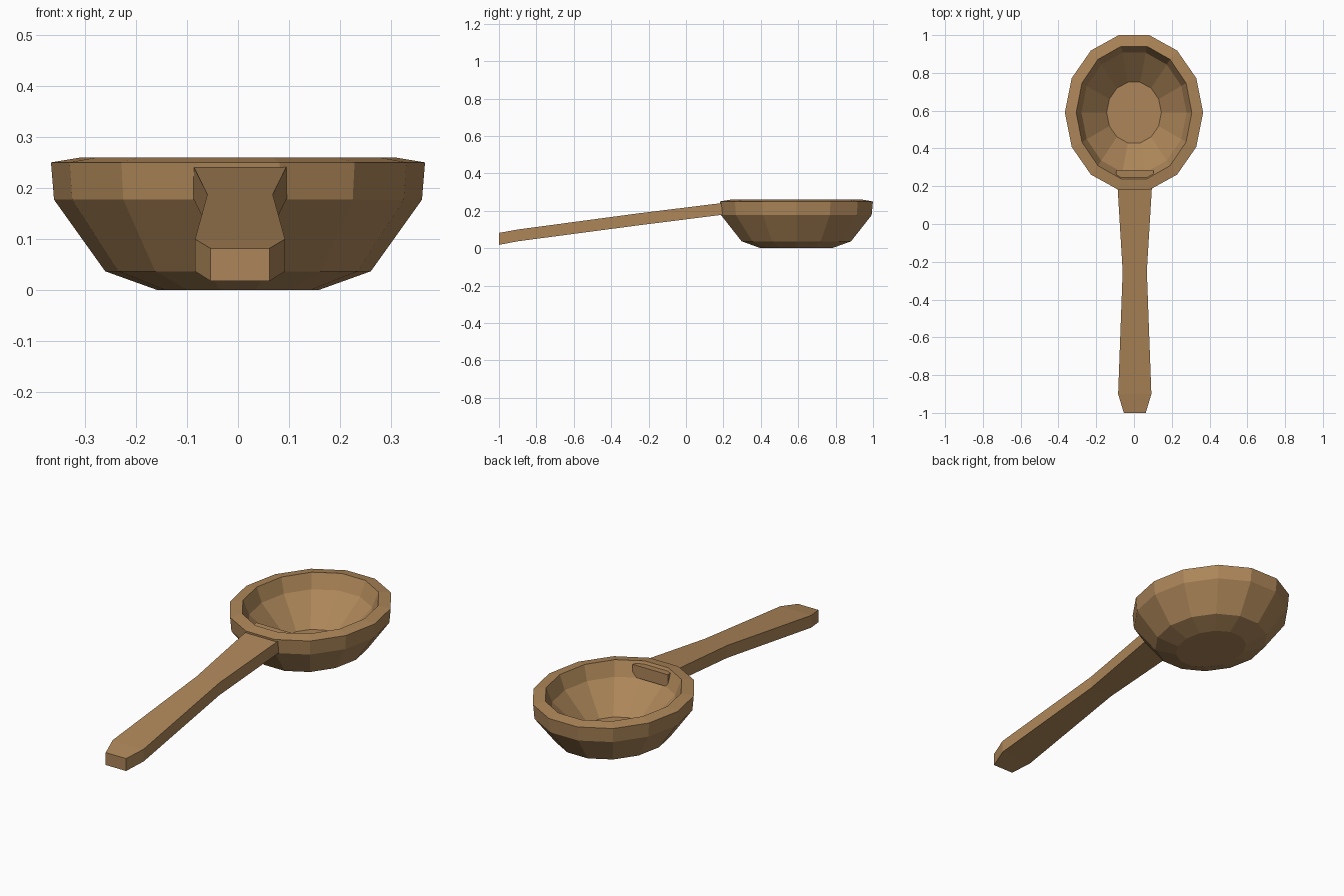
import bpy, bmesh
from math import cos, sin, tau

if "Cube" in bpy.data.objects:
    bpy.data.objects.remove(bpy.data.objects["Cube"])

wood = bpy.data.materials.new("wood")
wood.diffuse_color = (0.42, 0.24, 0.10, 1)
wood.use_nodes = True
wood.node_tree.nodes["Principled BSDF"].inputs["Base Color"].default_value = wood.diffuse_color


def loft(name, rings):
    """Skin a list of closed point loops and cap both ends."""
    bm = bmesh.new()
    loops = [[bm.verts.new(p) for p in ring] for ring in rings]
    n = len(loops[0])
    for a, b in zip(loops, loops[1:]):
        for i in range(n):
            j = (i + 1) % n
            bm.faces.new((a[i], a[j], b[j], b[i]))
    bm.faces.new(loops[0][::-1])
    bm.faces.new(loops[-1])
    bmesh.ops.recalc_face_normals(bm, faces=bm.faces)
    mesh = bpy.data.meshes.new(name)
    bm.to_mesh(mesh)
    bm.free()
    mesh.materials.append(wood)
    obj = bpy.data.objects.new(name, mesh)
    bpy.context.collection.objects.link(obj)
    return obj


# Bowl: 14-sided oval rings, up the outside, over the rim, down the inside
SIDES, BOWL_Y = 14, 0.59
profile = [  # (x radius, y radius, z)
    (0.157, 0.195, 0.0), (0.26, 0.30, 0.037), (0.36, 0.413, 0.177),
    (0.366, 0.42, 0.25), (0.306, 0.36, 0.26),
    (0.278, 0.325, 0.187), (0.145, 0.165, 0.05),
]
loft("bowl", [[(rx * cos(tau * i / SIDES), BOWL_Y + ry * sin(tau * i / SIDES), z)
               for i in range(SIDES)] for rx, ry, z in profile])

# Handle: sloping bar with a waist, its end poking through the bowl wall
stations = [  # (y, half width, bottom z, top z)
    (-1.0, 0.058, 0.018, 0.082), (-0.9, 0.088, 0.037, 0.10),
    (-0.25, 0.064, 0.123, 0.187), (0.18, 0.09, 0.177, 0.24),
    (0.285, 0.1, 0.187, 0.25),
]
CX = 0.004
loft("handle", [[(CX - w, y, lo), (CX + w, y, lo), (CX + w, y, hi), (CX - w, y, hi)]
                for y, w, lo, hi in stations])
